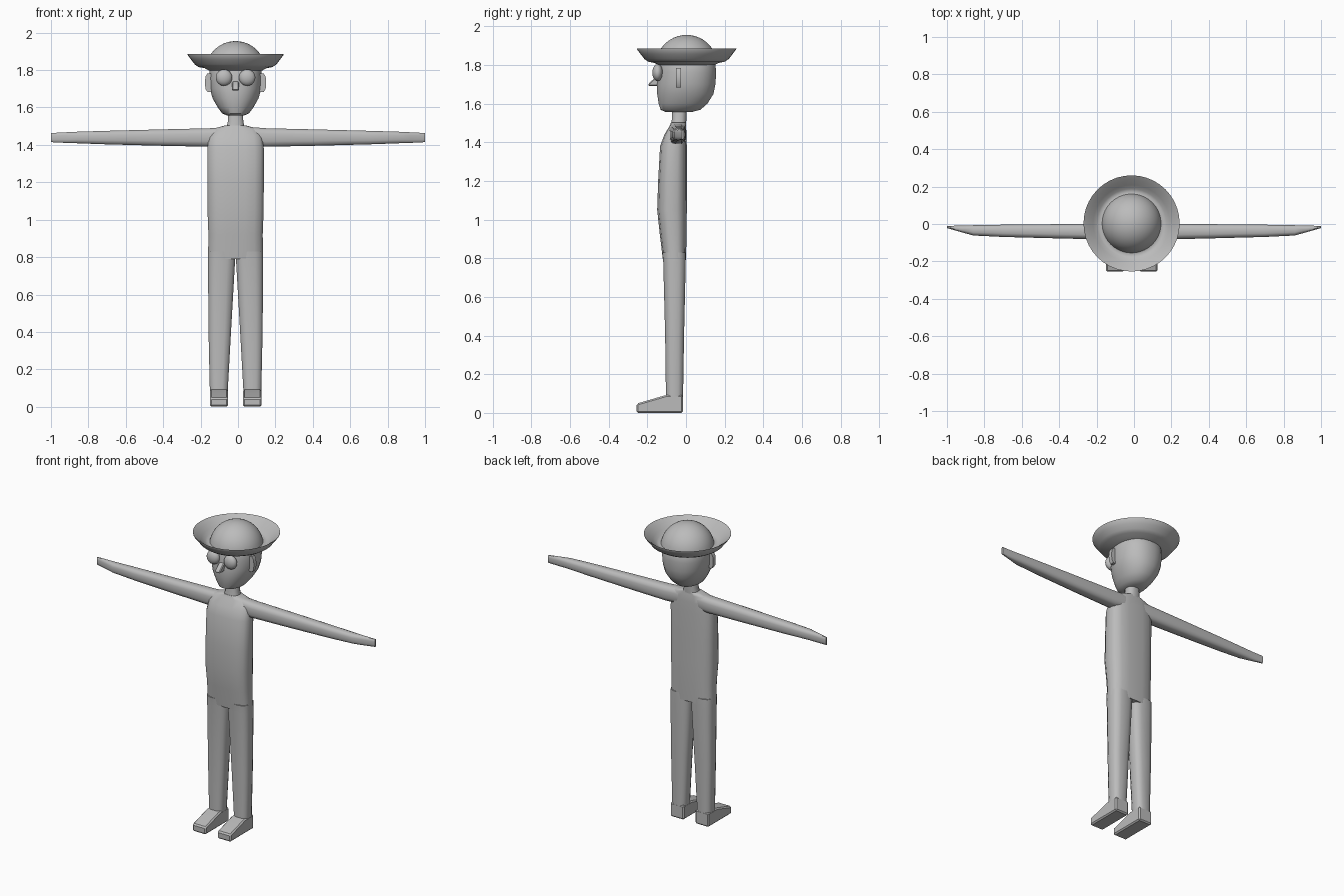
import bpy, bmesh, math
from mathutils import Vector

if "Cube" in bpy.data.objects:
    bpy.data.objects.remove(bpy.data.objects["Cube"])

CX = -0.013  # body centre line

grey = bpy.data.materials.new("plain grey")
grey.diffuse_color = (0.5, 0.5, 0.5, 1)
grey.use_nodes = True
grey.node_tree.nodes["Principled BSDF"].inputs["Base Color"].default_value = grey.diffuse_color


def finish(name, bm, angle=45):
    bmesh.ops.recalc_face_normals(bm, faces=bm.faces)
    me = bpy.data.meshes.new(name)
    bm.to_mesh(me)
    bm.free()
    ob = bpy.data.objects.new(name, me)
    bpy.context.collection.objects.link(ob)
    me.materials.append(grey)
    bpy.ops.object.select_all(action='DESELECT')
    ob.select_set(True)
    bpy.context.view_layer.objects.active = ob
    bpy.ops.object.shade_smooth_by_angle(angle=math.radians(angle))
    return ob


def section(a0, a1, b0, b1, n, power):
    """Rounded-box outline between two extents on each axis."""
    pts = []
    for i in range(n):
        t = 2 * math.pi * (i + 0.5) / n
        c, s = math.cos(t), math.sin(t)
        u = math.copysign(abs(c) ** (2 / power), c)
        v = math.copysign(abs(s) ** (2 / power), s)
        pts.append(((a0 + a1) / 2 + u * (a1 - a0) / 2, (b0 + b1) / 2 + v * (b1 - b0) / 2))
    return pts


def loft(name, rings, place, n=16, power=3.0, angle=45):
    """Skin through (station, a0, a1, b0, b1) rings, capped at both ends."""
    bm = bmesh.new()
    loops = [[bm.verts.new(place(r[0], a, b)) for a, b in section(*r[1:], n, power)] for r in rings]
    for lo, hi in zip(loops, loops[1:]):
        for i in range(n):
            j = (i + 1) % n
            bm.faces.new((lo[i], lo[j], hi[j], hi[i]))
    bm.faces.new(loops[0])
    bm.faces.new(loops[-1])
    return finish(name, bm, angle)


def upright(z, x, y):
    return (CX + x, y, z)


def prism(name, profile, x0, x1, bevel=0.0):
    """Extrude a (y, z) outline along x."""
    bm = bmesh.new()
    f = bm.faces.new([bm.verts.new((x0, y, z)) for y, z in profile])
    ext = bmesh.ops.extrude_face_region(bm, geom=[f])
    bmesh.ops.translate(bm, vec=(x1 - x0, 0, 0),
                        verts=[v for v in ext['geom'] if isinstance(v, bmesh.types.BMVert)])
    if bevel:
        bmesh.ops.bevel(bm, geom=bm.edges[:], offset=bevel, segments=1, affect='EDGES')
    return finish(name, bm, 30)


# Torso, sloping in at the chest and shoulders
loft("torso", [
    (0.79, -0.149, 0.149, -0.120, 0.000), (0.92, -0.147, 0.147, -0.136, 0.004),
    (1.05, -0.152, 0.152, -0.150, 0.005), (1.20, -0.153, 0.153, -0.145, 0.005),
    (1.38, -0.153, 0.153, -0.135, 0.005), (1.44, -0.145, 0.145, -0.112, 0.003),
    (1.485, -0.125, 0.125, -0.085, 0.001), (1.503, -0.060, 0.060, -0.078, 0.000)], upright)

# Neck
loft("neck", [(1.48, -0.055, 0.055, -0.080, 0.000), (1.52, -0.043, 0.043, -0.074, 0.003),
              (1.60, -0.038, 0.038, -0.070, 0.005)], upright, n=12, power=2.6)

# Head, narrowing to the chin
loft("head", [
    (1.556, -0.042, 0.042, -0.105, 0.030), (1.568, -0.072, 0.072, -0.132, 0.075),
    (1.60, -0.096, 0.096, -0.142, 0.112), (1.65, -0.124, 0.124, -0.150, 0.143),
    (1.70, -0.138, 0.138, -0.150, 0.153), (1.76, -0.142, 0.142, -0.143, 0.157),
    (1.80, -0.139, 0.139, -0.138, 0.153), (1.84, -0.125, 0.125, -0.125, 0.135)],
    upright, n=28, power=2.2)

# Hat: domed crown in an upturned brim, turned around a vertical axis
R = 0.16
profile = [(R * math.sin(math.radians(a)), 1.795 + R * math.cos(math.radians(a)))
           for a in range(0, 83, 8)]
profile += [(0.170, 1.819), (0.185, 1.826), (0.205, 1.842), (0.230, 1.866), (0.257, 1.885),
            (0.257, 1.881), (0.238, 1.856), (0.218, 1.830), (0.197, 1.816), (0.165, 1.810),
            (0.146, 1.799), (0.120, 1.799)]
bm = bmesh.new()
vs = [bm.verts.new((CX + r, 0.003, z)) for r, z in profile]
edges = [bm.edges.new(p) for p in zip(vs, vs[1:])]
bmesh.ops.spin(bm, geom=vs + edges, cent=(CX, 0.003, 0), axis=(0, 0, 1),
               angle=2 * math.pi, steps=40, use_duplicate=False)
bmesh.ops.remove_doubles(bm, verts=bm.verts, dist=0.0005)
finish("hat", bm, 50)

# Nose: wedge pointing forward and down
prism("nose", [(-0.13, 1.74), (-0.155, 1.738), (-0.195, 1.702), (-0.193, 1.690), (-0.13, 1.690)],
      CX - 0.018, CX + 0.018, 0.005)

for side, s in (("right", -1), ("left", 1)):
    # Arms, flattening to a thin tip
    loft(side + "_arm", [
        (0.06, -0.086, 0.000, 1.395, 1.497), (0.15, -0.084, 0.002, 1.389, 1.490),
        (0.40, -0.078, 0.000, 1.394, 1.484), (0.70, -0.070, -0.003, 1.402, 1.476),
        (0.86, -0.062, -0.006, 1.408, 1.471), (0.92, -0.045, -0.008, 1.410, 1.468),
        (1.00, -0.022, -0.010, 1.414, 1.464)],
        lambda x, y, z, s=s: (s * x, y, z), n=12, power=3.0)

    # Legs, slanting apart from the crotch
    loft(side + "_leg", [
        (0.02, 0.042, 0.136, -0.105, -0.015), (0.10, 0.040, 0.139, -0.105, -0.014),
        (0.40, 0.023, 0.146, -0.109, -0.009), (0.78, 0.001, 0.149, -0.119, 0.000),
        (0.83, 0.000, 0.148, -0.124, 0.000)],
        lambda z, x, y, s=s: (CX + s * x, y, z), n=12, power=3.0)

    # Feet
    prism(side + "_foot", [(-0.015, 0.0), (-0.255, 0.0), (-0.255, 0.048), (-0.105, 0.092), (-0.015, 0.092)],
          CX + s * 0.041, CX + s * 0.138, 0.008)

    # Eyes: flattened balls
    bm = bmesh.new()
    bmesh.ops.create_uvsphere(bm, u_segments=20, v_segments=12, radius=0.044)
    for v in bm.verts:
        v.co = Vector((v.co.x, v.co.y * 0.62, v.co.z)) + Vector((CX + s * 0.062, -0.147, 1.760))
    finish(side + "_eye", bm, 60)

    # Ears: thin half discs standing out from the head
    bm = bmesh.new()
    rim = [(0.12, 1.685), (0.150, 1.682), (0.161, 1.700), (0.164, 1.732), (0.161, 1.765),
           (0.150, 1.783), (0.12, 1.780)]
    f = bm.faces.new([bm.verts.new((CX + s * x, -0.052, z)) for x, z in rim])
    ext = bmesh.ops.extrude_face_region(bm, geom=[f])
    bmesh.ops.translate(bm, vec=(0, 0.026, 0),
                        verts=[v for v in ext['geom'] if isinstance(v, bmesh.types.BMVert)])
    finish(side + "_ear", bm, 40)
